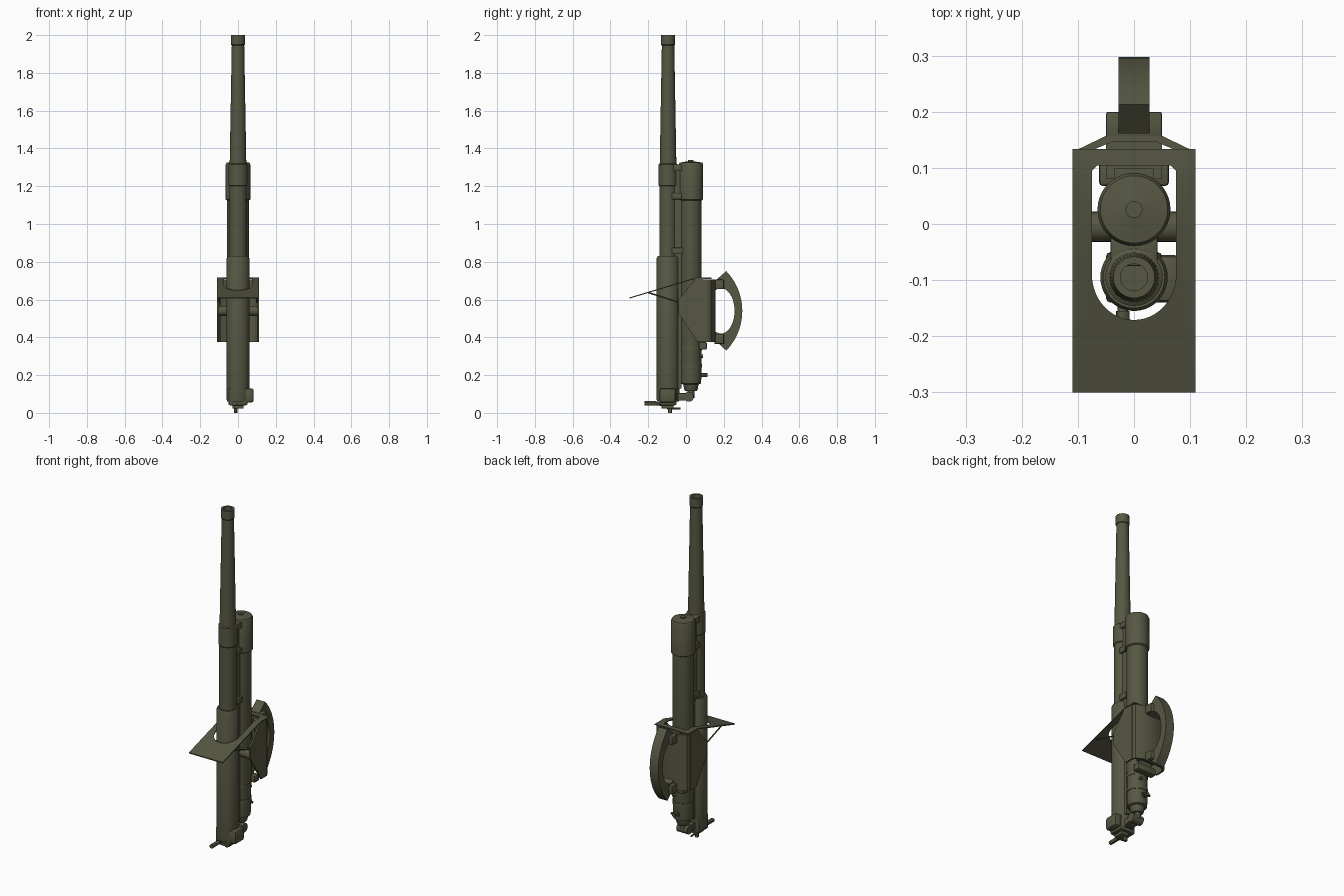
import bpy, bmesh, math
from mathutils import Matrix, Vector

cube = bpy.data.objects.get("Cube")
if cube:
    bpy.data.objects.remove(cube)

olive = bpy.data.materials.new("olive paint")
olive.use_nodes = True
olive.diffuse_color = (0.095, 0.095, 0.057, 1)
olive.node_tree.nodes["Principled BSDF"].inputs["Base Color"].default_value = olive.diffuse_color
parts = []


def add(name, bm):
    bmesh.ops.recalc_face_normals(bm, faces=bm.faces)
    mesh = bpy.data.meshes.new(name)
    bm.to_mesh(mesh)
    bm.free()
    mesh.materials.append(olive)
    ob = bpy.data.objects.new(name, mesh)
    bpy.context.collection.objects.link(ob)
    parts.append(ob)
    return ob


def lathe(name, profile, y, steps=40):
    """Spin (radius, z) points about a vertical axis at x = 0."""
    bm = bmesh.new()
    vs = [bm.verts.new((r, y, z)) for r, z in profile]
    es = [bm.edges.new(p) for p in zip(vs, vs[1:])]
    bmesh.ops.spin(bm, geom=vs + es, cent=(0, y, 0), axis=(0, 0, 1),
                   angle=math.tau, steps=steps)
    bmesh.ops.remove_doubles(bm, verts=bm.verts, dist=1e-5)
    return add(name, bm)


def box(name, lo, hi, bevel=0.0):
    lo, hi = Vector(lo), Vector(hi)
    bm = bmesh.new()
    bmesh.ops.create_cube(bm, size=1, matrix=Matrix.Translation((lo + hi) / 2)
                          @ Matrix.Diagonal((*(hi - lo), 1)))
    if bevel:
        bmesh.ops.bevel(bm, geom=bm.edges[:], offset=bevel, segments=2,
                        affect='EDGES', profile=0.5)
    return add(name, bm)


def rod(name, a, b, r, steps=16):
    a, b = Vector(a), Vector(b)
    bm = bmesh.new()
    mat = Matrix.Translation((a + b) / 2) @ (b - a).to_track_quat('Z', 'Y').to_matrix().to_4x4()
    bmesh.ops.create_cone(bm, cap_ends=True, segments=steps, radius1=r, radius2=r,
                          depth=(b - a).length, matrix=mat)
    return add(name, bm)


def prism(outlines, lo, hi):
    """Fill flat outlines (later ones are holes) and extrude from lo to hi."""
    bm = bmesh.new()
    edges = []
    for pts in outlines:
        vs = [bm.verts.new((u, v, lo)) for u, v in pts]
        edges += [bm.edges.new((vs[i - 1], vs[i])) for i in range(len(vs))]
    bmesh.ops.triangle_fill(bm, edges=edges, use_beauty=True)
    ext = bmesh.ops.extrude_face_region(bm, geom=bm.faces[:], use_keep_orig=True)
    top = [g for g in ext["geom"] if isinstance(g, bmesh.types.BMVert)]
    bmesh.ops.translate(bm, verts=top, vec=(0, 0, hi - lo))
    return bm


def side_prism(name, pts, lo, hi):
    """Extrude a (y, z) outline along x."""
    bm = prism([pts], lo, hi)
    for v in bm.verts:
        v.co = (v.co.z, v.co.x, v.co.y)
    return add(name, bm)


def arc(cu, cv, ru, rv, a, b, n):
    return [(cu + ru * math.cos(math.radians(a + (b - a) * i / n)),
             cv + rv * math.sin(math.radians(a + (b - a) * i / n))) for i in range(n + 1)]


# Gun barrel with jacket, collar, taper, muzzle band and open bore
BY = -0.095
lathe("barrel", [(0, 0.06), (0.058, 0.06), (0.06, 0.07), (0.06, 0.82), (0.055, 0.83),
                 (0.046, 0.83), (0.046, 1.2), (0.051, 1.205), (0.051, 1.315),
                 (0.044, 1.32), (0.033, 1.945), (0.037, 1.95), (0.037, 2),
                 (0.024, 2), (0.024, 0.9), (0, 0.9)], BY)

# Recoil cylinder
CY = 0.026
lathe("recoil_cylinder", [(0, 0.115), (0.03, 0.115), (0.036, 0.125), (0.04, 0.15),
                          (0.052, 0.155), (0.055, 0.18), (0.055, 0.37), (0.057, 0.38),
                          (0.057, 1.125), (0.065, 1.13), (0.065, 1.315), (0.06, 1.325),
                          (0.015, 1.332), (0.015, 1.338), (0, 1.338)], CY)
for z in (0.24, 0.33):
    lathe("cylinder_band", [(0.05, z), (0.058, z), (0.058, z + 0.02), (0.05, z + 0.02)], CY)

# Guide rails joining barrel and cylinder
box("guide_rail", (-0.03, -0.06, 0.13), (0.03, -0.025, 1.28))
for z in (0.84, 1.13, 1.28):
    box("rail_clamp", (-0.042, -0.075, z), (0.042, -0.015, z + 0.035), 0.004)
box("cylinder_rail", (-0.035, 0.07, 0.34), (0.035, 0.1, 0.70))

# Cradle: cheek plates, wrapped back wall and trunnion
cheek = [(-0.04, 0.6), (0.05, 0.71), (0.115, 0.706), (0.115, 0.375), (0.06, 0.375), (-0.04, 0.53)]
for s in (-1, 1):
    side_prism("cheek_plate", cheek, s * 0.11 - 0.01 * (s > 0), s * 0.11 + 0.01 * (s < 0))
half_outer = [(0.11, 0.11), (0.1, 0.133), (0.05, 0.157)]
half_inner = [(0.04, 0.146), (0.09, 0.125), (0.1, 0.11)]
wall = (half_outer + [(-x, y) for x, y in reversed(half_outer)]
        + [(-x, y) for x, y in reversed(half_inner)] + half_inner)
add("cradle_wall", prism([wall], 0.375, 0.706))
rod("trunnion", (-0.108, -0.005, 0.54), (0.108, -0.005, 0.54), 0.027, 24)
box("cradle_mount", (-0.05, 0.08, 0.4), (0.05, 0.15, 0.68))
for z in (0.365, 0.655):
    box("sector_bracket", (-0.05, 0.15, z), (0.05, 0.2, z + 0.05), 0.004)
box("lower_bracket", (-0.062, 0.068, 0.335), (0.062, 0.11, 0.375), 0.006)

# Curved elevation sector
sector = (arc(-0.005, 0.54, 0.303, 0.303, 44, -44, 24) + [(0.155, 0.385), (0.155, 0.43)]
          + arc(0.185, 0.54, 0.072, 0.12, -100, 100, 20) + [(0.155, 0.65), (0.155, 0.70)])
side_prism("elevation_sector", sector, -0.028, 0.028)

# Sloping shield plate with a rounded opening, bent flat at the rear
outer = [(-0.11, -0.3), (0.11, -0.3), (0.11, 0.134), (-0.11, 0.134)]
opening = ([(0.075, 0.095), (0.066, 0.104), (-0.066, 0.104), (-0.075, 0.095)]
           + arc(0, -0.09, 0.075, 0.081, 180, 360, 24))
bm = prism([outer, opening], 0, 0.006)
bmesh.ops.bisect_plane(bm, geom=bm.verts[:] + bm.edges[:] + bm.faces[:],
                       plane_co=(0, 0.05, 0), plane_no=(0, 1, 0))
for v in bm.verts:
    v.co.z += 0.605 + 0.3 * (min(v.co.y, 0.05) + 0.3)
add("shield", bm)
for s in (-1, 1):
    rod("shield_strut", (s * 0.095, -0.2, 0.637), (s * 0.1, -0.035, 0.585), 0.004, 8)

# Breech block, hinge, link and levers
box("breech_ring", (-0.05, -0.14, 0.04), (0.05, -0.05, 0.13), 0.008)
box("breech_hinge", (0.03, -0.14, 0.055), (0.083, -0.055, 0.13), 0.012)
box("breech_screw_carrier", (-0.03, -0.13, 0.022), (0.03, -0.065, 0.045), 0.006)
box("recoil_link", (-0.03, -0.06, 0.065), (0.03, 0.012, 0.105), 0.006)
rod("link_pin", (-0.035, 0.015, 0.085), (0.035, 0.015, 0.085), 0.026, 20)
rod("piston_rod", (0, CY, 0.08), (0, CY, 0.13), 0.018)
rod("breech_lever", (-0.02, -0.1, 0.04), (-0.02, -0.16, 0.05), 0.009, 12)
rod("breech_handle", (-0.02, -0.155, 0.05), (-0.02, -0.22, 0.05), 0.012, 12)
rod("firing_pin_housing", (-0.012, -0.085, 0), (-0.012, -0.085, 0.04), 0.01, 12)
rod("firing_arm", (-0.012, -0.1, 0.024), (-0.012, -0.03, 0.024), 0.005, 8)

# Filler valve on the recoil cylinder
rod("filler_valve", (0, 0.07, 0.2), (0, 0.115, 0.2), 0.011, 12)
rod("valve_cross_handle", (-0.025, 0.1, 0.2), (0.025, 0.1, 0.2), 0.007, 8)
rod("drain_plug", (0.02, 0.06, 0.3), (0.02, 0.09, 0.3), 0.009, 12)

# Smooth round surfaces, keep hard edges
bpy.ops.object.select_all(action='DESELECT')
for ob in parts:
    ob.select_set(True)
bpy.context.view_layer.objects.active = parts[0]
bpy.ops.object.shade_smooth_by_angle(angle=math.radians(30))
